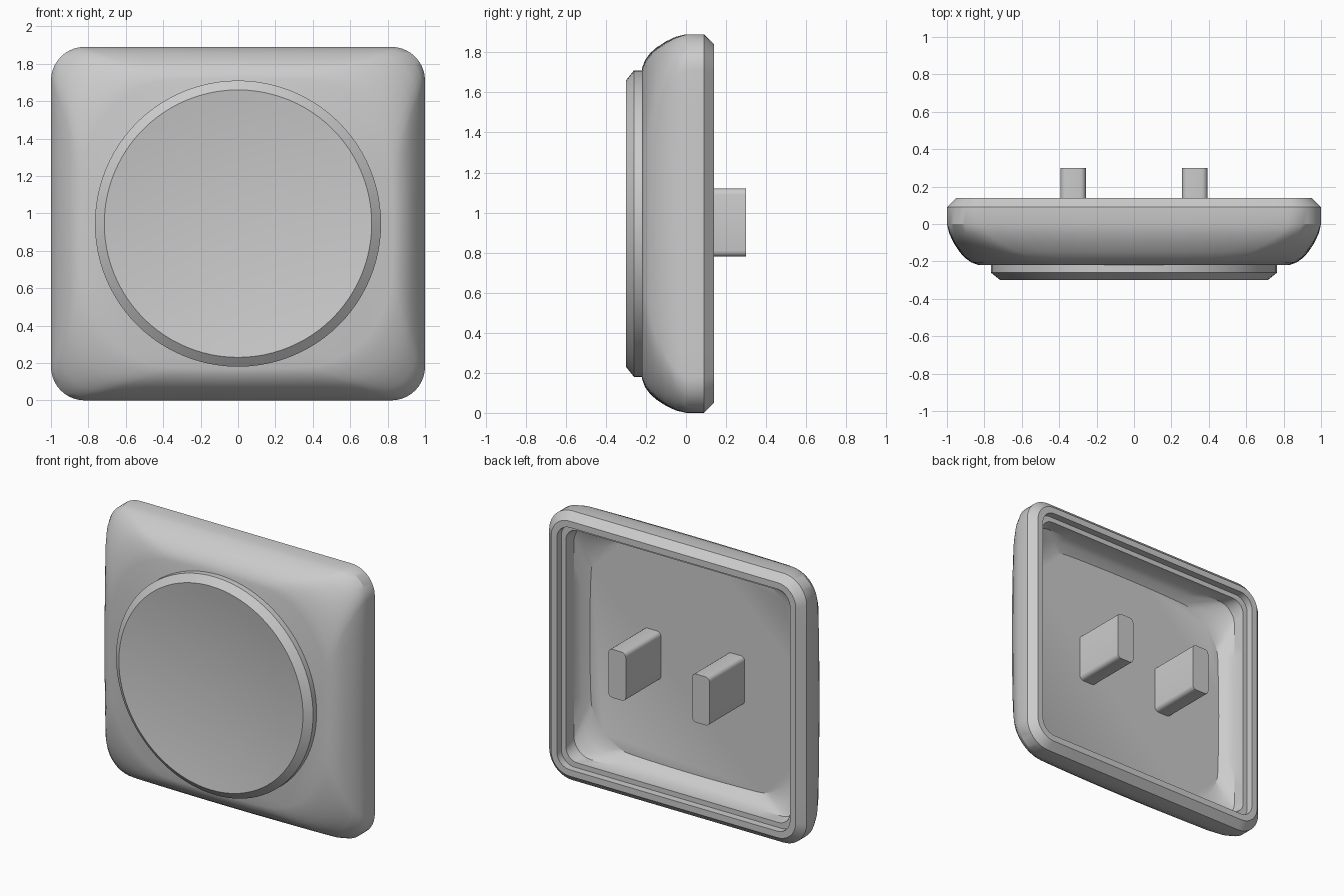
import bpy, bmesh, math

if "Cube" in bpy.data.objects:
    bpy.data.objects.remove(bpy.data.objects["Cube"], do_unlink=True)

CZ = 0.945  # height of the plate centre

grey = bpy.data.materials.new("light grey plastic")
grey.use_nodes = True
colour = (0.6, 0.6, 0.6, 1)
grey.diffuse_color = colour
grey.node_tree.nodes["Principled BSDF"].inputs["Base Color"].default_value = colour


def finish(name, bm, angle=30):
    bmesh.ops.recalc_face_normals(bm, faces=bm.faces[:])
    mesh = bpy.data.meshes.new(name)
    bm.to_mesh(mesh)
    bm.free()
    mesh.materials.append(grey)
    ob = bpy.data.objects.new(name, mesh)
    bpy.context.collection.objects.link(ob)
    bpy.ops.object.select_all(action="DESELECT")
    ob.select_set(True)
    bpy.context.view_layer.objects.active = ob
    bpy.ops.object.shade_smooth_by_angle(angle=math.radians(angle))
    return ob


def loft(rings):
    """Skin a list of point rings and cap both ends."""
    bm = bmesh.new()
    loops = [[bm.verts.new(p) for p in ring] for ring in rings]
    n = len(loops[0])
    for a, b in zip(loops, loops[1:]):
        for i in range(n):
            j = (i + 1) % n
            bm.faces.new((a[i], a[j], b[j], b[i]))
    bm.faces.new(loops[0])
    bm.faces.new(loops[-1])
    return bm


def rounded_ring(y, inset, radius, bow=0, corner=10, side=10):
    """Rounded rectangle whose sides can bow outwards."""
    hx, hz = 1 - inset, CZ - inset
    pts = []
    for q, (sx, sz) in enumerate(((1, 1), (-1, 1), (-1, -1), (1, -1))):
        for k in range(corner + 1):
            a = math.pi / 2 * (q + k / corner)
            pts.append((sx * (hx - radius) + radius * math.cos(a),
                        sz * (hz - radius) + radius * math.sin(a)))
    dense = []
    for i, (x, z) in enumerate(pts):
        dense.append((x, z))
        if i % (corner + 1) == corner:
            x2, z2 = pts[(i + 1) % len(pts)]
            dense += [(x + (x2 - x) * t / side, z + (z2 - z) * t / side)
                      for t in range(1, side)]
    return [(x * (1 - bow * (z / hz) ** 2), y, CZ + z * (1 - bow * (x / hx) ** 2))
            for x, z in dense]


# Hollow plate: inner floor, inner wall, stepped rim, outer wall, soft front
plate_profile = [
    (-0.09, 0.19, 0.30, 0.03),
    (-0.05, 0.155, 0.22, 0.015),
    (0.00, 0.13, 0.13, 0),
    (0.09, 0.13, 0.09, 0),
    (0.09, 0.095, 0.10, 0),
    (0.14, 0.095, 0.10, 0),
    (0.14, 0.05, 0.14, 0),
    (0.09, 0.00, 0.18, 0),
    (0.00, 0.00, 0.18, 0),
    (-0.05, 0.012, 0.20, 0.005),
    (-0.10, 0.035, 0.24, 0.012),
    (-0.15, 0.068, 0.30, 0.022),
    (-0.18, 0.095, 0.36, 0.03),
    (-0.205, 0.13, 0.43, 0.035),
    (-0.22, 0.17, 0.48, 0.035),
]
finish("switch_plate", loft([rounded_ring(*s) for s in plate_profile]))

# Round rocker button with bevelled rim and dished face
RIM, DISH = 0.715, 0.055
button_profile = [(0.765, -0.19), (0.765, -0.26), (RIM, -0.30)]
button_profile += [(RIM * t / 10, -0.30 + DISH * (1 - (t / 10) ** 2))
                   for t in (9, 8, 7, 6, 5, 4, 3, 2, 1, 0.3)]
finish("round_button", loft([
    [(r * math.cos(math.tau * i / 96), y, CZ + r * math.sin(math.tau * i / 96))
     for i in range(96)] for r, y in button_profile]), 20)

# Two pegs at the back with rounded long edges
for name, s in (("left_peg", 1), ("right_peg", -1)):
    bm = bmesh.new()
    bmesh.ops.create_cube(bm, size=1)
    for v in bm.verts:
        v.co = (s * 0.325 + v.co.x * 0.135, 0.1 + v.co.y * 0.4, 0.95 + v.co.z * 0.34)
    long_edges = [e for e in bm.edges
                  if abs(e.verts[0].co.y - e.verts[1].co.y) > 0.1]
    bmesh.ops.bevel(bm, geom=long_edges, offset=0.03, segments=4,
                    profile=0.5, affect="EDGES")
    finish(name, bm)
